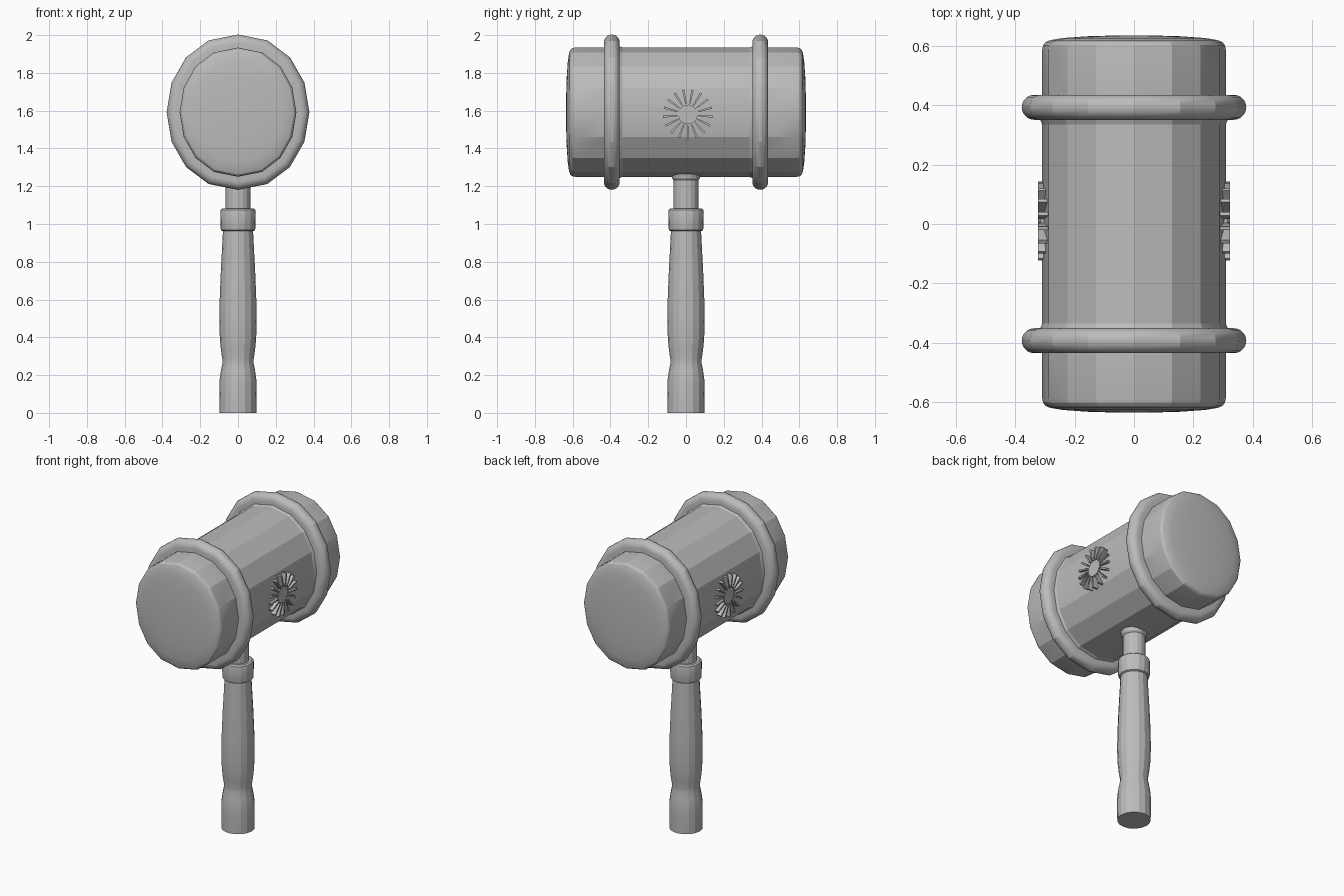
import bpy, bmesh, math
from mathutils import Matrix, Vector

old = bpy.data.objects.get("Cube")
if old:
    bpy.data.objects.remove(old)

grey = bpy.data.materials.new("plain grey")
grey.use_nodes = True
COLOUR = (0.5, 0.5, 0.5, 1)
grey.diffuse_color = COLOUR
grey.node_tree.nodes["Principled BSDF"].inputs["Base Color"].default_value = COLOUR

SIDES = 16
HEAD_Z = 1.592


def finish(name, bm):
    bmesh.ops.recalc_face_normals(bm, faces=bm.faces[:])
    mesh = bpy.data.meshes.new(name)
    bm.to_mesh(mesh)
    bm.free()
    mesh.materials.append(grey)
    obj = bpy.data.objects.new(name, mesh)
    bpy.context.collection.objects.link(obj)
    bpy.ops.object.select_all(action="DESELECT")
    obj.select_set(True)
    bpy.context.view_layer.objects.active = obj
    bpy.ops.object.shade_smooth_by_angle(angle=math.radians(20))
    return obj


def head_point(r, along, a):
    """Tall oval section around the y axis."""
    s = math.sin(a)
    x = r * math.copysign(abs(s) ** 0.92, s)
    tall = r + 0.033 * min(1, r / 0.3)
    return Vector((x, along, HEAD_Z + tall * math.cos(a)))


def handle_point(r, along, a):
    """Round section around the z axis."""
    return Vector((r * math.sin(a), r * math.cos(a), along))


def loft(name, profile, point, closed=False):
    """Sweep (radius, position) pairs round an axis."""
    bm = bmesh.new()
    rings = [[bm.verts.new(point(r, p, 2 * math.pi * i / SIDES))
              for i in range(SIDES)] for r, p in profile]
    pairs = list(zip(rings, rings[1:]))
    if closed:
        pairs.append((rings[-1], rings[0]))
    else:
        bm.faces.new(rings[0])
        bm.faces.new(rings[-1])
    for a, b in pairs:
        for i in range(SIDES):
            j = (i + 1) % SIDES
            bm.faces.new((a[i], a[j], b[j], b[i]))
    return finish(name, bm)


# Head barrel with rounded rims and slightly domed ends
end = [(0.06, 0.635), (0.16, 0.632), (0.24, 0.626), (0.283, 0.619),
       (0.298, 0.612), (0.306, 0.602), (0.309, 0.588)]
fillet = [(0.309, 0.43), (0.316, 0.425), (0.316, 0.358),
          (0.316, 0.352), (0.309, 0.335)]
half = end + fillet
loft("mallet_head", half + [(r, -y) for r, y in reversed(half)], head_point)

# Raised bands with a rounded outer edge
for side, label in ((-1, "front"), (1, "back")):
    arc = [math.pi * (i / 10 - 0.5) for i in range(11)]
    band = [(0.29, -0.042)]
    band += [(0.336 + 0.042 * math.cos(a), 0.042 * math.sin(a)) for a in arc]
    band += [(0.29, 0.042)]
    loft(label + "_band", [(r, side * 0.393 + y) for r, y in band],
         head_point, closed=True)

# Handle parts
loft("grip", [(0.098, 0), (0.099, 0.1), (0.098, 0.17), (0.091, 0.22),
              (0.083, 0.26), (0.083, 0.285), (0.09, 0.33), (0.096, 0.39),
              (0.099, 0.48), (0.097, 0.6), (0.091, 0.75), (0.084, 0.88),
              (0.079, 0.98)], handle_point)
loft("collar", [(0.08, 0.962), (0.089, 0.967), (0.093, 0.98), (0.094, 1.06),
                (0.091, 1.075), (0.082, 1.082)], handle_point)
loft("neck", [(0.066, 1.07), (0.066, 1.232), (0.074, 1.242),
              (0.078, 1.265)], handle_point)

# Sunburst ornament on each side of the head
RAYS = 17
for side, label in ((-1, "right"), (1, "left")):
    bm = bmesh.new()
    centre = Matrix.Translation((side * 0.302, 0.01, 1.58))
    bmesh.ops.create_cone(bm, cap_ends=True, segments=RAYS, radius1=0.052,
                          radius2=0.052, depth=0.024,
                          matrix=centre @ Matrix.Rotation(math.pi / 2, 4, "Y"))
    for i in range(RAYS):
        turn = Matrix.Rotation(2 * math.pi * (i + 0.5) / RAYS, 4, "X")
        box = bmesh.ops.create_cube(bm, size=1)["verts"]
        for v in box:
            width = 0.012 if v.co.z > 0 else 0.007
            local = Vector((side * 0.004 + v.co.x * 0.034, v.co.y * width,
                            0.095 + v.co.z * 0.075))
            v.co = centre @ turn @ local
    finish(label + "_sunburst", bm)
